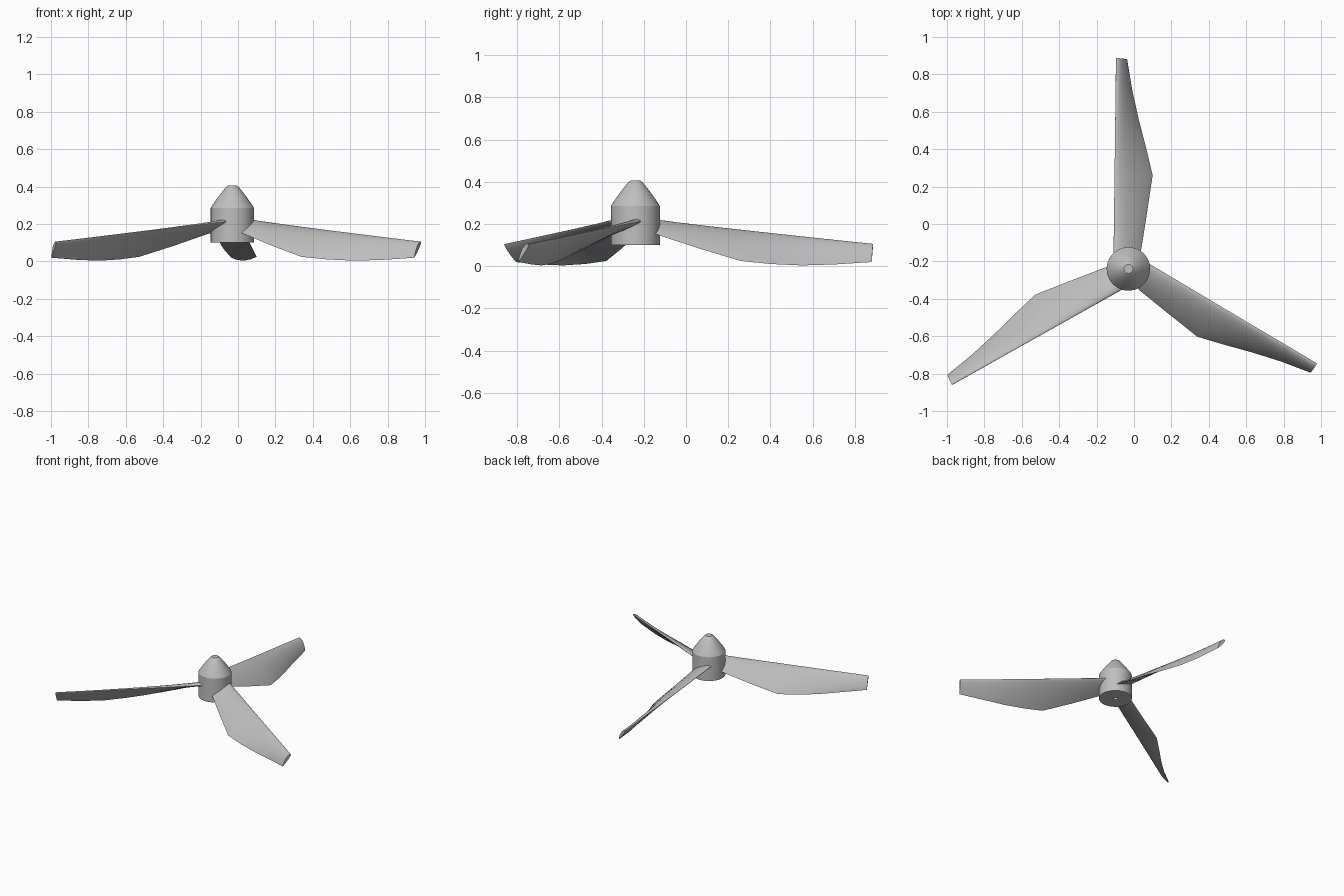
import bpy, bmesh, math
from mathutils import Vector, Matrix

cube = bpy.data.objects.get("Cube")
if cube:
    bpy.data.objects.remove(cube)

grey = bpy.data.materials.new("plain grey")
grey.use_nodes = True
COLOUR = (0.52, 0.52, 0.52, 1)
grey.diffuse_color = COLOUR
grey.node_tree.nodes["Principled BSDF"].inputs["Base Color"].default_value = COLOUR

CENTRE = Vector((-0.03, -0.24, 0))


def finish(name, bm, angle):
    """Turn a bmesh into a smooth-shaded object at the hub axis."""
    bmesh.ops.recalc_face_normals(bm, faces=bm.faces)
    mesh = bpy.data.meshes.new(name)
    bm.to_mesh(mesh)
    bm.free()
    obj = bpy.data.objects.new(name, mesh)
    bpy.context.collection.objects.link(obj)
    obj.location = CENTRE
    mesh.materials.append(grey)
    bpy.ops.object.select_all(action='DESELECT')
    obj.select_set(True)
    bpy.context.view_layer.objects.active = obj
    bpy.ops.object.shade_smooth_by_angle(angle=math.radians(angle))
    return obj


def bridge(bm, rings):
    for a, b in zip(rings, rings[1:]):
        n = len(a)
        for i in range(n):
            j = (i + 1) % n
            bm.faces.new((a[i], a[j], b[j], b[i]))


def lathe(name, profile, sides=64):
    """Revolve (radius, height) points and cap both ends."""
    bm = bmesh.new()
    rings = []
    for r, z in profile:
        angles = [math.tau * i / sides for i in range(sides)]
        rings.append([bm.verts.new((r * math.cos(a), r * math.sin(a), z)) for a in angles])
    bridge(bm, rings)
    bm.faces.new(rings[0])
    bm.faces.new(rings[-1])
    return finish(name, bm, 25)


# Hub with a shallow shaft hole underneath, and the nose cone on top
lathe("hub", [(0.015, 0.14), (0.015, 0.1), (0.116, 0.1), (0.116, 0.285)])
lathe("nose_cone", [(0.116, 0.285), (0.112, 0.293), (0.07, 0.353),
                    (0.034, 0.398), (0.024, 0.405)])

# Trailing edge stations: distance from axis, sideways offset, height
TRAILING = [(0.04, 0.055, 0.165), (0.11, 0.07, 0.148), (0.30, 0.10, 0.085),
            (0.50, 0.13, 0.025), (0.64, 0.097, 0.011), (0.79, 0.058, 0.004),
            (0.95, 0.022, 0.009), (1.12, -0.006, 0.02)]
LEAD_ROOT, LEAD_TIP = Vector((-0.08, 0.04, 0.218)), Vector((-0.066, 1.127, 0.104))
STEPS = 14


def section(lead, trail, thick):
    """Aerofoil loop with a round nose and a thin trailing edge."""
    chord = trail - lead
    normal = Vector((-chord.z, 0, chord.x)).normalized()
    loop = []
    for side, first, last in ((0.75, 0, STEPS), (-0.25, STEPS, 0)):
        step = 1 if last > first else -1
        for i in range(first, last, step):
            t = (i / STEPS) ** 2 if i < STEPS else 1
            bulge = 2.6 * math.sqrt(t) * (1 - t) * thick + 0.002 * t
            loop.append(lead + chord * t + normal * bulge * side)
    return loop


def blade(name, turn):
    bm = bmesh.new()
    rings = []
    for r, x, z in TRAILING:
        f = (r - TRAILING[0][0]) / (TRAILING[-1][0] - TRAILING[0][0])
        lead = LEAD_ROOT.lerp(LEAD_TIP, f)
        thick = 0.030 - 0.008 * f
        rings.append([bm.verts.new(p) for p in section(lead, Vector((x, r, z)), thick)])
    bridge(bm, rings)
    bm.faces.new(rings[0])
    bm.faces.new(rings[-1])
    bmesh.ops.transform(bm, matrix=Matrix.Rotation(math.radians(turn), 4, 'Z'), verts=bm.verts)
    return finish(name, bm, 40)


# Three identical twisted blades
for label, turn in (("back_blade", 0), ("right_blade", 120), ("left_blade", 240)):
    blade(label, turn)
